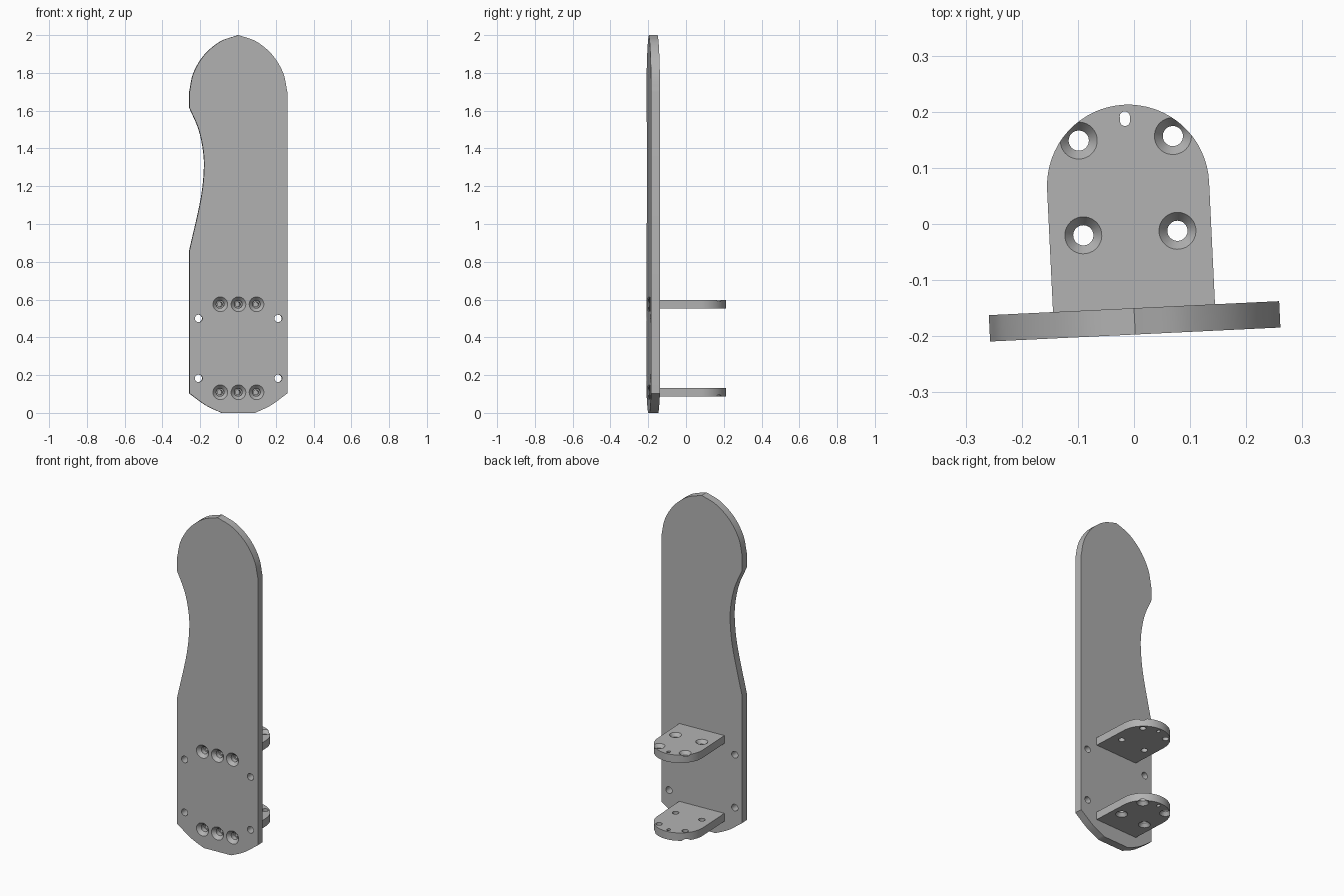
import bpy, bmesh, math
from mathutils import Vector, Matrix

cube = bpy.data.objects.get("Cube")
if cube:
    bpy.data.objects.remove(cube, do_unlink=True)

THICK = 0.047
# The whole assembly is turned slightly about z
FRAME = Matrix.Translation((0, -0.15, 0)) @ Matrix.Rotation(math.radians(2.76), 4, 'Z')

grey = bpy.data.materials.new("plain grey")
grey.use_nodes = True
COLOUR = (0.45, 0.45, 0.45, 1)
grey.diffuse_color = COLOUR
grey.node_tree.nodes["Principled BSDF"].inputs["Base Color"].default_value = COLOUR


def finish(bm, name):
    bmesh.ops.recalc_face_normals(bm, faces=bm.faces)
    mesh = bpy.data.meshes.new(name)
    bm.to_mesh(mesh)
    bm.free()
    mesh.materials.append(grey)
    obj = bpy.data.objects.new(name, mesh)
    bpy.context.collection.objects.link(obj)
    obj.matrix_world = FRAME
    return obj


def prism(name, points, offset):
    """Extrude a closed outline of 3D points by an offset."""
    bm = bmesh.new()
    face = bm.faces.new([bm.verts.new(p) for p in points])
    new = bmesh.ops.extrude_face_region(bm, geom=[face])["geom"]
    bmesh.ops.translate(bm, vec=offset, verts=[v for v in new if isinstance(v, bmesh.types.BMVert)])
    return finish(bm, name)


def add_hole(bm, profile, place, stretch=0, n=32):
    """Add a turned cutter from (radius, depth) pairs; stretch makes it a slot."""
    rings = []
    for r, d in profile:
        ring = []
        for i in range(n):
            a = 2 * math.pi * (i + 0.5) / n
            y = r * math.sin(a) + math.copysign(stretch, math.sin(a))
            ring.append(bm.verts.new(place @ Vector((r * math.cos(a), y, d))))
        rings.append(ring)
    for a, b in zip(rings, rings[1:]):
        for i in range(n):
            bm.faces.new((a[i], a[i - 1], b[i - 1], b[i]))
    bm.faces.new(rings[0])
    bm.faces.new(rings[-1][::-1])


def countersunk(outer, inner, depth, end):
    k = 0.01 * (outer - inner) / depth
    return [(outer + k, -0.01), (inner, depth), (inner, end)]


def cut(obj, bm):
    cutter = finish(bm, obj.name + "_cutter")
    cutter.hide_render = True
    mod = obj.modifiers.new("holes", 'BOOLEAN')
    mod.operation, mod.solver, mod.object = 'DIFFERENCE', 'EXACT', cutter
    bpy.ops.object.select_all(action='DESELECT')
    bpy.context.view_layer.objects.active = obj
    obj.select_set(True)
    bpy.ops.object.modifier_apply(modifier=mod.name)
    bpy.data.objects.remove(cutter, do_unlink=True)
    bpy.ops.object.shade_smooth_by_angle(angle=math.radians(25))


def spline(pts, steps=8):
    """Smooth path through the given points."""
    p = [Vector(q) for q in pts]
    p = [2 * p[0] - p[1]] + p + [2 * p[-1] - p[-2]]
    out = []
    for a, b, c, d in zip(p, p[1:], p[2:], p[3:]):
        for i in range(steps):
            t = i / steps
            out.append(0.5 * (2 * b + (c - a) * t + (2 * a - 5 * b + 4 * c - d) * t * t
                              + (3 * b - a - 3 * c + d) * t ** 3))
    return out + [p[-2]]


# Board outline: rounded foot, rounded head, hollow on the right side
W = 0.259
foot = spline([(0.088, 0), (0.172, 0.04), (W, 0.103)])
head = spline([(W, 1.70), (0.237, 1.80), (0.18, 1.895), (0.095, 1.966), (0, 2)])
hollow = spline([(-W, 1.615), (-0.211, 1.504), (-0.186, 1.388), (-0.182, 1.28),
                 (-0.2, 1.124), (-W, 0.86)])
flip = lambda path: [Vector((-p.x, p.y)) for p in reversed(path)]
outline = foot + head + flip(head)[1:] + hollow + flip(foot)
board = prism("board", [(p.x, -THICK, p.y) for p in outline], (0, THICK, 0))

# Board holes: two rows of countersunk screws and four plain corner holes
SCREW_X = (-0.096, 0, 0.096)
BRACKETS = (("upper_bracket", 0.575, 1), ("lower_bracket", 0.109, -1))
into_board = lambda x, y, z: Matrix.Translation((x, y, z)) @ Matrix.Rotation(-math.pi / 2, 4, 'X')
bm = bmesh.new()
for name, z, side in BRACKETS:
    for x in SCREW_X:
        add_hole(bm, countersunk(0.039, 0.021, 0.02, 0.06), into_board(x, -THICK, z))
for x in (-0.211, 0.211):
    for z in (0.183, 0.5):
        add_hole(bm, [(0.02, -0.01), (0.02, 0.06)], into_board(x, -THICK, z))
cut(board, bm)

# Brackets: round-ended shelves, countersunk on their outer faces
R, ARC_Y = 0.1445, 0.2185
shelf = [(-R, 0), (R, 0)] + [(R * math.cos(math.pi * i / 32), ARC_Y + R * math.sin(math.pi * i / 32))
                             for i in range(33)]
for name, z, side in BRACKETS:
    bracket = prism(name, [(x, y, z - THICK / 2) for x, y in shelf], (0, 0, THICK))
    bm = bmesh.new()
    turn = Matrix.Rotation(math.pi if side > 0 else 0, 4, 'X')
    face = lambda x, y: Matrix.Translation((x, y, z + side * THICK / 2)) @ turn
    for x in (-0.084, 0.084):
        for y in (0.134, 0.303):
            add_hole(bm, countersunk(0.033, 0.018, 0.02, 0.06), face(x, y))
    add_hole(bm, [(0.009, -0.01), (0.009, 0.06)], face(0, 0.338), stretch=0.004)
    for x in SCREW_X:
        add_hole(bm, [(0.013, -0.01), (0.013, 0.08)], into_board(x, 0, z))
    cut(bracket, bm)
